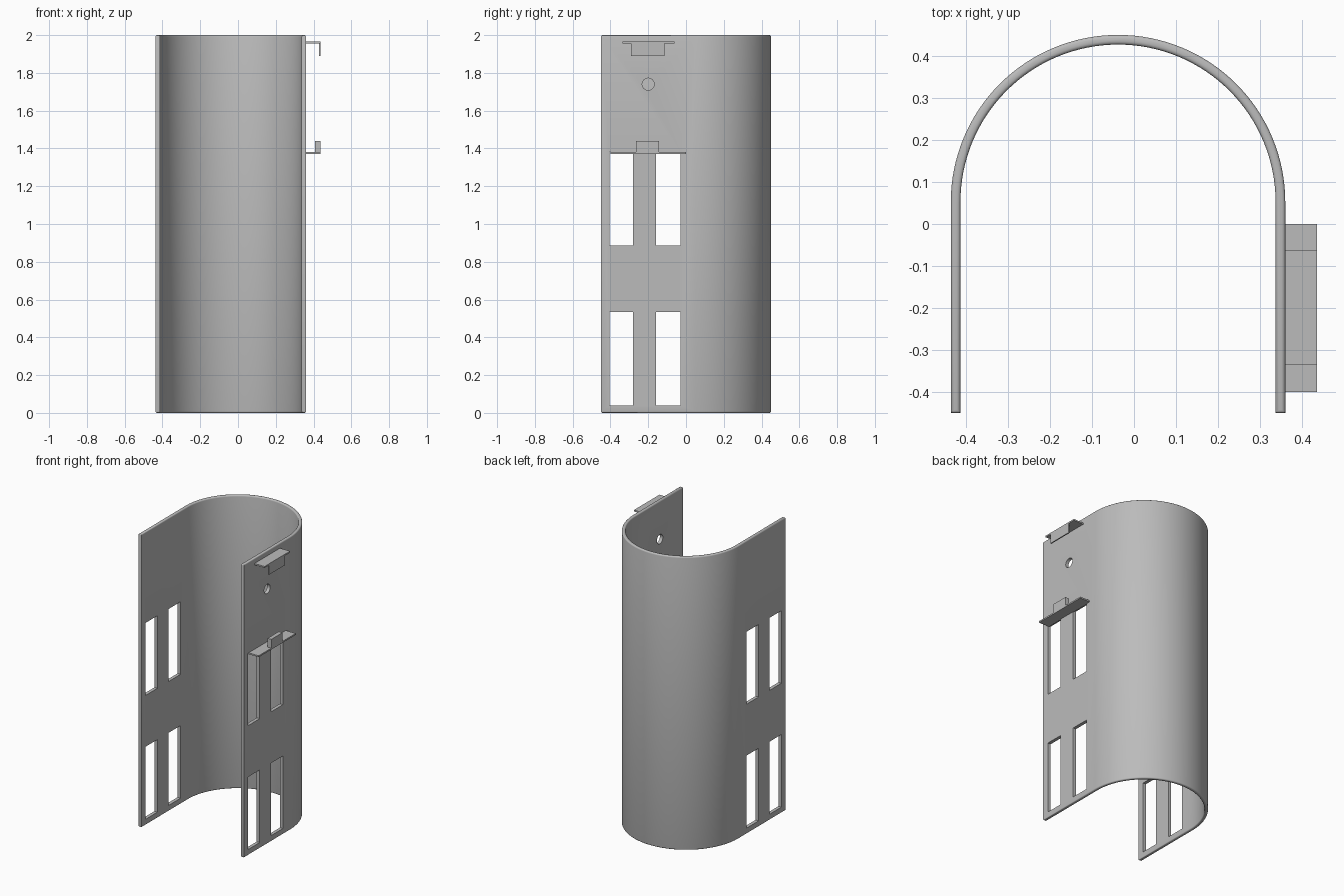
import bpy, bmesh, math

cube = bpy.data.objects.get("Cube")
if cube:
    bpy.data.objects.remove(cube, do_unlink=True)

grey = bpy.data.materials.new("plain grey")
grey.use_nodes = True
colour = (0.5, 0.5, 0.5, 1)
grey.diffuse_color = colour
grey.node_tree.nodes["Principled BSDF"].inputs["Base Color"].default_value = colour

MID_X, ARC_Y = -0.038, 0.052      # centre of the curved back
OUTER, INNER = 0.398, 0.375       # radii of the wall
FRONT_Y, HEIGHT = -0.45, 2.0
WALL_X = MID_X + OUTER            # outside of the left wall
EDGE_X = 0.436                    # outer edge of the brackets


def add_object(name, bm):
    bmesh.ops.recalc_face_normals(bm, faces=bm.faces)
    mesh = bpy.data.meshes.new(name)
    bm.to_mesh(mesh)
    bm.free()
    obj = bpy.data.objects.new(name, mesh)
    bpy.context.collection.objects.link(obj)
    mesh.materials.append(grey)
    return obj


def box(name, x, y, z):
    bm = bmesh.new()
    bmesh.ops.create_cube(bm, size=1)
    for v in bm.verts:
        v.co = [lo + (c + 0.5) * (hi - lo) for c, (lo, hi) in zip(v.co, (x, y, z))]
    return add_object(name, bm)


def cut(target, cutter):
    mod = target.modifiers.new(cutter.name, 'BOOLEAN')
    mod.operation = 'DIFFERENCE'
    mod.solver = 'EXACT'
    mod.object = cutter
    cutter.hide_render = True
    cutter.hide_viewport = True


# U-shaped shell: outline of the wall, extruded upwards
def side(radius):
    steps = 64
    arc = [(MID_X + radius * math.cos(math.pi * i / steps),
            ARC_Y + radius * math.sin(math.pi * i / steps)) for i in range(steps + 1)]
    return [(MID_X + radius, FRONT_Y)] + arc + [(MID_X - radius, FRONT_Y)]


bm = bmesh.new()
outline = side(OUTER) + side(INNER)[::-1]
base = bm.faces.new([bm.verts.new((x, y, 0)) for x, y in outline])
lift = bmesh.ops.extrude_face_region(bm, geom=[base])["geom"]
bmesh.ops.translate(bm, vec=(0, 0, HEIGHT),
                    verts=[v for v in lift if isinstance(v, bmesh.types.BMVert)])
# softened top and bottom rims
rims = [e for e in bm.edges if e.verts[0].co.z == e.verts[1].co.z]
bmesh.ops.bevel(bm, geom=rims, offset=0.008, segments=3, profile=0.5, affect='EDGES')
shell = add_object("curved_shell", bm)

# window slots through both side walls
for z in ((0.04, 0.535), (0.885, 1.38)):
    for y in ((-0.405, -0.28), (-0.16, -0.03)):
        cut(shell, box("slot_cutter", (-1, 1), y, z))

# round hole through the left wall only
bm = bmesh.new()
bmesh.ops.create_cone(bm, cap_ends=True, segments=32, radius1=0.032, radius2=0.032, depth=0.2)
hole = add_object("hole_cutter", bm)
hole.rotation_euler.y = math.pi / 2
hole.location = (WALL_X, -0.2, 1.74)
cut(shell, hole)

# smooth curve with sharp edges
bpy.context.view_layer.objects.active = shell
shell.select_set(True)
for mod in list(shell.modifiers):
    bpy.ops.object.modifier_apply(modifier=mod.name)
for obj in list(bpy.data.objects):
    if obj.name.startswith(("slot_cutter", "hole_cutter")):
        bpy.data.objects.remove(obj, do_unlink=True)
bpy.ops.object.shade_smooth_by_angle(angle=math.radians(35))

# upper bracket: shelf with a lip hanging down
bracket_x = (WALL_X - 0.005, EDGE_X)
box("upper_bracket_shelf", bracket_x, (-0.336, -0.062), (1.955, 1.965))
box("upper_bracket_lip", (EDGE_X - 0.008, EDGE_X), (-0.29, -0.115), (1.89, 1.956))

# lower bracket: longer shelf with a tab standing up
box("lower_bracket_shelf", bracket_x, (-0.4, 0), (1.37, 1.38))
box("lower_bracket_tab", (EDGE_X - 0.028, EDGE_X), (-0.264, -0.144), (1.379, 1.44))
